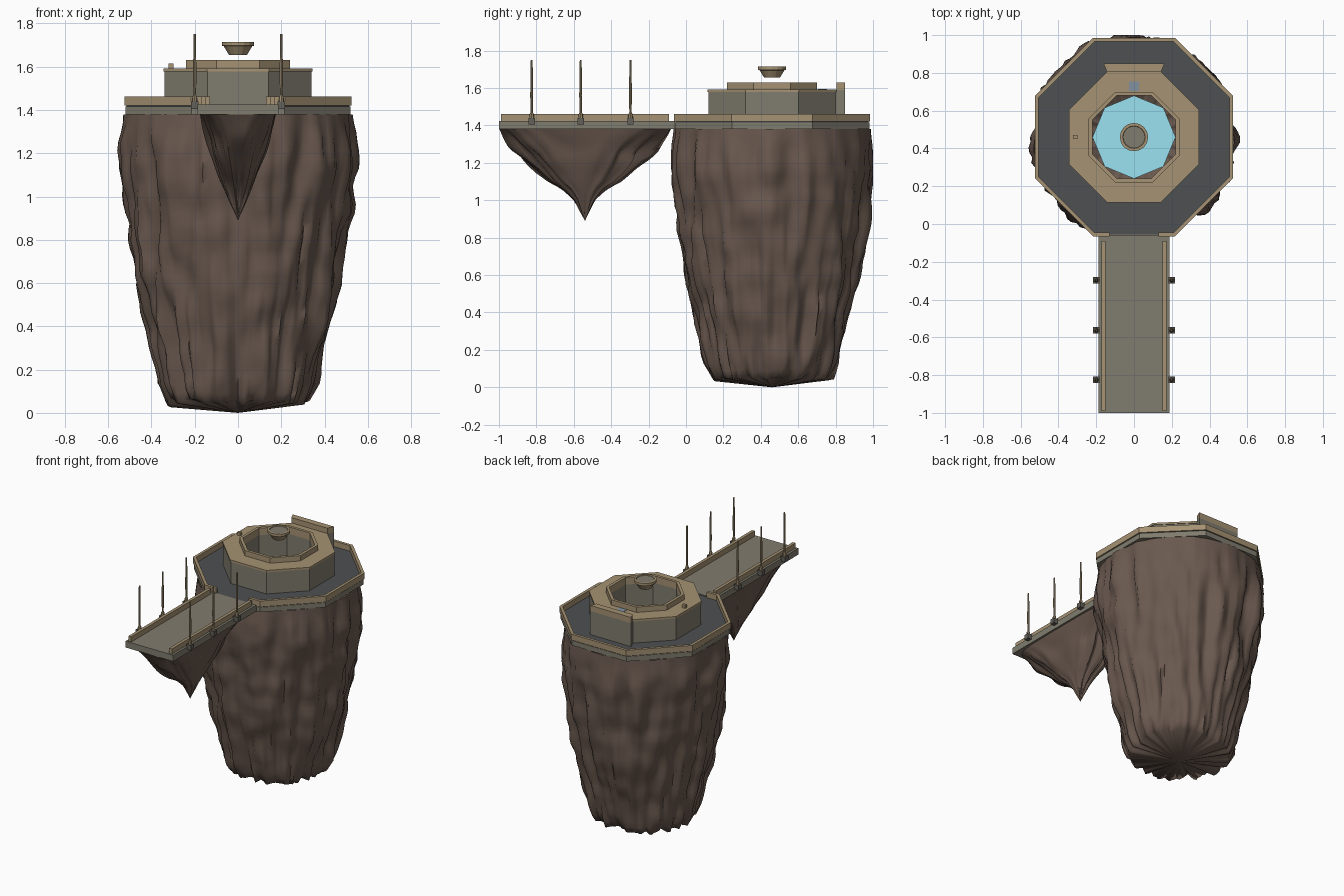
import bpy, bmesh, math
from math import sin, cos, pi, tan
from mathutils import Vector, noise

if "Cube" in bpy.data.objects:
    bpy.data.objects.remove(bpy.data.objects["Cube"])

CY = 0.46                     # centre of the main island in y
T = tan(pi / 8)


def material(name, r, g, b):
    m = bpy.data.materials.new(name)
    m.diffuse_color = [((c / 255 + 0.055) / 1.055) ** 2.4 for c in (r, g, b)] + [1]
    m.use_nodes = True
    m.node_tree.nodes["Principled BSDF"].inputs["Base Color"].default_value = m.diffuse_color
    return m


ROCK = material("rock", 106, 89, 79)
TRIM = material("sandstone", 165, 146, 115)
WALL = material("wall_stone", 128, 124, 110)
FLOOR = material("dark_floor", 78, 80, 82)
WATER = material("water", 155, 226, 241)
IRON = material("iron", 100, 97, 90)
PLATE = material("blue_plate", 130, 145, 160)


def finish(name, bm, mat, smooth=None):
    bmesh.ops.remove_doubles(bm, verts=bm.verts, dist=1e-5)
    bmesh.ops.recalc_face_normals(bm, faces=bm.faces)
    me = bpy.data.meshes.new(name)
    bm.to_mesh(me)
    bm.free()
    ob = bpy.data.objects.new(name, me)
    bpy.context.collection.objects.link(ob)
    me.materials.append(mat)
    if smooth:
        bpy.ops.object.select_all(action='DESELECT')
        ob.select_set(True)
        bpy.context.view_layer.objects.active = ob
        bpy.ops.object.shade_smooth_by_angle(angle=math.radians(smooth))
    return ob


def prism(name, pts, z0, z1, mat):
    bm = bmesh.new()
    lo = [bm.verts.new((x, y, z0)) for x, y in pts]
    hi = [bm.verts.new((x, y, z1)) for x, y in pts]
    bm.faces.new(lo)
    bm.faces.new(hi)
    n = len(pts)
    for i in range(n):
        j = (i + 1) % n
        bm.faces.new((lo[i], lo[j], hi[j], hi[i]))
    return finish(name, bm, mat)


def box(name, x0, x1, y0, y1, z0, z1, mat):
    return prism(name, [(x0, y0), (x1, y0), (x1, y1), (x0, y1)], z0, z1, mat)


def lathe(name, profile, n, x, y, mat, phase=0.0, caps=True):
    """Sweep (radius, z) points round a vertical axis; a repeated loop closes a ring."""
    bm = bmesh.new()
    rings = [[bm.verts.new((x + r * cos(phase + 2 * pi * i / n),
                            y + r * sin(phase + 2 * pi * i / n), z)) for i in range(n)]
             for r, z in profile]
    for a, b in zip(rings, rings[1:]):
        for i in range(n):
            j = (i + 1) % n
            bm.faces.new((a[i], a[j], b[j], b[i]))
    if caps:
        bm.faces.new(rings[0])
        bm.faces.new(rings[-1])
    return finish(name, bm, mat)


def oct_ring(name, outer, inner, z0, z1, mat):
    k = 1 / cos(pi / 8)       # apothem to corner radius
    o, i = outer * k, inner * k
    return lathe(name, [(o, z0), (o, z1), (i, z1), (i, z0), (o, z0)], 8, 0, CY,
                 mat, pi / 8, caps=False)


def lerp_table(table, z):
    for a, b in zip(table, table[1:]):
        if z <= b[0]:
            t = max(0, (z - a[0]) / (b[0] - a[0]))
            return [p + (q - p) * t for p, q in zip(a[1:], b[1:])]
    return table[-1][1:]


def crag(a, z, f, seed):
    """Vertical folds: ridged noise stretched along z, plus broken ledges."""
    p = Vector((cos(a) * f, sin(a) * f, z * 1.5 + seed))
    ridge = 0.45 - abs(noise.noise(p)) * 1.7
    fine = noise.noise(Vector((p.x * 2.6 + 3, p.y * 2.6 + 7, z * 2.5 + seed)))
    ledge = noise.noise(Vector((p.x * 0.9, p.y * 0.9, z * 9 + seed)))
    return ridge * 0.7 + fine * 0.65 + ledge * 0.35


def rock(name, levels, n, point, tip, mat):
    bm = bmesh.new()
    rings = [[bm.verts.new(point(2 * pi * i / n, z)) for i in range(n)] for z in levels]
    for a, b in zip(rings, rings[1:]):
        for i in range(n):
            j = (i + 1) % n
            bm.faces.new((a[i], a[j], b[j], b[i]))
    t = bm.verts.new(tip)
    for i in range(n):
        bm.faces.new((t, rings[0][(i + 1) % n], rings[0][i]))
    return finish(name, bm, mat, 85)


# Main floating island rock, open at the top
MAIN = [(0.05, 0.315), (0.12, 0.350), (0.35, 0.395), (0.55, 0.445),
        (0.80, 0.488), (1.15, 0.535), (1.38, 0.525)]


def main_point(a, z):
    amp = 0.052 * min(1, max(0.25, (1.40 - z) * 5))
    r = lerp_table(MAIN, z)[0] + amp * crag(a, z, 4.5, 0)
    r = min(r, 0.54 / max(abs(sin(a)), 0.96))
    sag = 0.05 * noise.noise(Vector((cos(a) * 6, sin(a) * 6, 9))) * max(0, 1 - z / 0.25)
    return (r * cos(a), CY + r * sin(a), z + sag)


rock("island_rock", [0.05 + 1.33 * i / 32 for i in range(33)], 128, main_point,
     (0, CY, 0), ROCK)

# Smaller rock hanging under the bridge: z, half width, half length, squareness
HANG = [(0.91, 0.008, 0.010, 1.0), (1.00, 0.045, 0.055, 1.0), (1.06, 0.070, 0.115, 1.0),
        (1.10, 0.085, 0.185, 0.95), (1.15, 0.102, 0.245, 0.9), (1.20, 0.120, 0.295, 0.85),
        (1.25, 0.135, 0.335, 0.8), (1.345, 0.165, 0.425, 0.6), (1.38, 0.175, 0.455, 0.4)]


def hang_point(a, z):
    w, l, e = lerp_table(HANG, z)
    s = 1 + 0.26 * min(1, max(0.05, (1.38 - z) * 8)) * crag(a, z, 2.8, 5)
    return (w * s * math.copysign(abs(cos(a)) ** e, cos(a)),
            -0.54 + l * s * math.copysign(abs(sin(a)) ** e, sin(a)), z)


rock("bridge_rock", [0.91 + 0.47 * i / 20 for i in range(21)], 72, hang_point,
     (0, -0.54, 0.89), ROCK)

# Octagonal platform and its floor
oct_ring("platform_base", 0.52, 0.22, 1.38, 1.415, WALL)
oct_ring("platform_floor", 0.515, 0.22, 1.415, 1.422, FLOOR)

# Parapet on seven sides, with two stubs beside the bridge opening
A, B = 0.525, 0.505
for s in range(8):
    m = -pi / 2 + s * pi / 4
    spans = [(-A * T, A * T, -B * T, B * T)] if s else \
        [(-A * T, -0.13, -B * T, -0.13), (0.13, A * T, 0.13, B * T)]
    for k, (o0, o1, i0, i1) in enumerate(spans):
        pts = [(d * cos(m) - t * sin(m), CY + d * sin(m) + t * cos(m))
               for d, t in ((A, o0), (A, o1), (B, i1), (B, i0))]
        prism(f"parapet_{s}_{k}", pts, 1.42, 1.462, TRIM)

# Central basin building: wall, cap and raised lip
oct_ring("basin_wall", 0.34, 0.22, 1.42, 1.58, WALL)
oct_ring("basin_cap", 0.345, 0.22, 1.578, 1.592, TRIM)
oct_ring("basin_lip", 0.24, 0.22, 1.592, 1.63, TRIM)

# Rear buttress with its raised ledge
prism("rear_buttress", [(-0.34 * T, CY + 0.34), (0.34 * T, CY + 0.34),
                        (0.39 * T, CY + 0.39), (-0.39 * T, CY + 0.39)], 1.42, 1.59, WALL)
prism("rear_ledge", [(-0.345 * T, CY + 0.345), (0.345 * T, CY + 0.345),
                     (0.39 * T, CY + 0.39), (-0.39 * T, CY + 0.39)], 1.59, 1.63, TRIM)

# Water, floating bowl and small fittings on the cap
lathe("water", [(0.22, 1.29), (0.22, 1.30)], 8, 0, CY, WATER)
lathe("floating_bowl", [(0.042, 1.655), (0.066, 1.695), (0.075, 1.697), (0.075, 1.715),
                        (0.060, 1.715), (0.058, 1.708)], 16, 0, CY, TRIM)
lathe("bowl_fill", [(0.057, 1.707), (0.057, 1.711)], 16, 0, CY, WALL)
box("cap_block", -0.322, -0.298, CY - 0.01, CY + 0.01, 1.59, 1.615, TRIM)
box("cap_plate", -0.027, 0.027, 0.705, 0.755, 1.59, 1.595, PLATE)

# Bridge deck, kerbs and lamp spikes
box("bridge_deck", -0.188, 0.188, -1.0, -0.06, 1.38, 1.425, WALL)
for side in (-1, 1):
    xs = sorted((side * 0.150, side * 0.172))
    box("bridge_kerb", *xs, -0.99, -0.09, 1.425, 1.462, TRIM)
    for y in (-0.297, -0.563, -0.825):
        x = side * 0.2
        box("spike_base", x - 0.018, x + 0.018, y - 0.017, y + 0.017, 1.405, 1.44, IRON)
        lathe("spike", [(0.013, 1.44), (0.011, 1.46), (0.006, 1.47), (0.008, 1.56),
                        (0.005, 1.75)], 8, x, y, TRIM)
